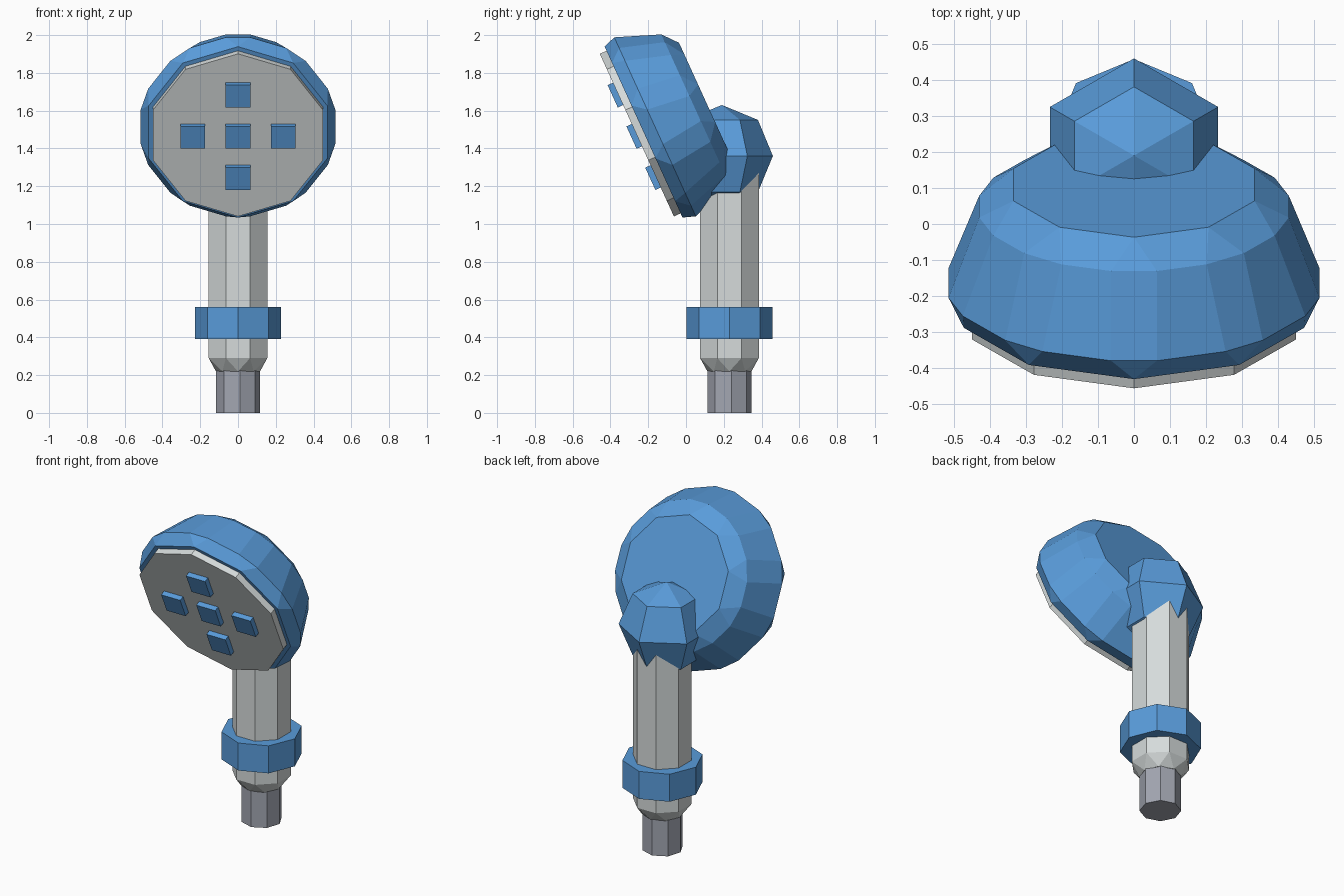
import bpy, bmesh, math
from mathutils import Matrix, Vector

cube = bpy.data.objects.get("Cube")
if cube:
    bpy.data.objects.remove(cube, do_unlink=True)


def material(name, rgb):
    m = bpy.data.materials.new(name)
    m.use_nodes = True
    m.diffuse_color = (*rgb, 1)
    bsdf = next(n for n in m.node_tree.nodes if n.type == "BSDF_PRINCIPLED")
    bsdf.inputs["Base Color"].default_value = (*rgb, 1)
    return m


blue = material("blue plastic", (0.10, 0.33, 0.70))
light = material("light grey", (0.67, 0.71, 0.71))
dark = material("pipe grey", (0.36, 0.38, 0.44))


def ring(radius, z, sides, turn=0.0):
    """Regular polygon; turn is in degrees, with the first corner on +y."""
    angles = [math.radians(90 + turn + 360 * i / sides) for i in range(sides)]
    return [Vector((radius * math.cos(a), radius * math.sin(a), z)) for a in angles]


def clipped_ring(apothem, z, sides, cut):
    """Regular polygon with every corner cut off."""
    corners = ring(apothem / math.cos(math.pi / sides), z, sides)
    points = []
    for i, c in enumerate(corners):
        for other in (corners[i - 1], corners[(i + 1) % sides]):
            points.append(c + (other - c).normalized() * cut)
    return points


def solid(name, rings, mat, frame):
    """Convex flat-faced solid spanned by a stack of rings."""
    bm = bmesh.new()
    for points in rings:
        for p in points:
            bm.verts.new(p)
    bmesh.ops.convex_hull(bm, input=bm.verts[:])
    bmesh.ops.dissolve_limit(bm, angle_limit=math.radians(1),
                             verts=bm.verts[:], edges=bm.edges[:])
    bmesh.ops.recalc_face_normals(bm, faces=bm.faces[:])
    mesh = bpy.data.meshes.new(name)
    bm.to_mesh(mesh)
    bm.free()
    mesh.materials.append(mat)
    obj = bpy.data.objects.new(name, mesh)
    obj.matrix_world = frame
    bpy.context.collection.objects.link(obj)
    return obj


# Upright parts share the handle axis
upright = Matrix.Translation((0, 0.23, 0))
solid("hose_connector", [ring(0.117, 0, 8, 5), ring(0.117, 0.25, 8, 5)], dark, upright)
solid("handle_taper", [ring(0.117, 0.22, 8), ring(0.168, 0.29, 8, 22.5)], light, upright)
solid("handle", [ring(0.168, 0.29, 8, 22.5), ring(0.168, 1.3, 8, 22.5)], light, upright)
solid("handle_collar", [ring(0.228, 0.39, 8), ring(0.228, 0.56, 8)], blue, upright)

# Faceted ball joint
R = 0.27
ball = [[Vector((0, 0, -R))], [Vector((0, 0, R))]]
for lat in (-45, 0, 45):
    a = math.radians(lat)
    ball.append(ring(R * math.cos(a), R * math.sin(a), 6))
solid("ball_joint", ball, blue, Matrix.Translation((0, 0.19, 1.36)))

# Tilted head: local y runs up the face, local z points out of the front
tilt = math.radians(24.5)
up = Vector((0, -math.sin(tilt), math.cos(tilt)))
out = Vector((0, -math.cos(tilt), -math.sin(tilt)))
side = up.cross(out)
origin = up * 1.446 - out * 0.412
head = Matrix.Translation(origin) @ Matrix((side, up, out)).transposed().to_4x4()

solid("head_shell", [ring(0.497, 0, 10),
                     clipped_ring(0.515, -0.067, 10, 0.067),
                     clipped_ring(0.43, -0.3, 10, 0.067),
                     ring(0.352, -0.367, 10)], blue, head)
solid("spray_plate", [ring(0.473, -0.02, 10), ring(0.473, 0.039, 10)], light, head)

# Five square nozzles in a cross
step = 0.24
places = {"centre": (0, 0), "top": (0, step), "bottom": (0, -step),
          "left": (step, 0), "right": (-step, 0)}
half_diagonal = 0.065 * math.sqrt(2)
for place, (x, y) in places.items():
    solid("nozzle_" + place,
          [ring(half_diagonal, z, 4, 45) for z in (0.02, 0.07)],
          blue, head @ Matrix.Translation((x, y, 0)))
